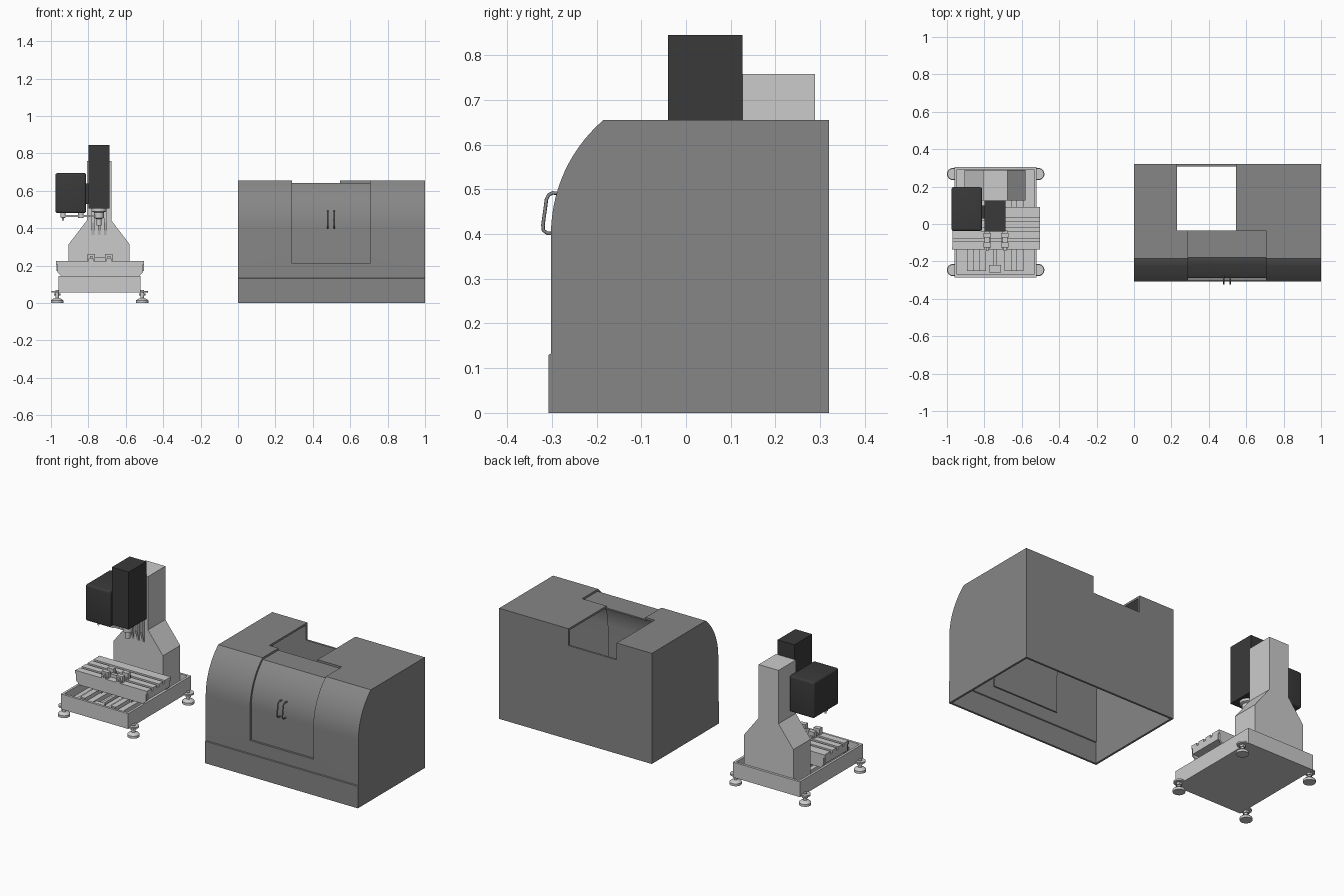
import bpy, bmesh, math
from mathutils import Vector

if "Cube" in bpy.data.objects:
    bpy.data.objects.remove(bpy.data.objects["Cube"], do_unlink=True)


def material(name, v):
    m = bpy.data.materials.new(name)
    m.use_nodes = True
    m.diffuse_color = (v, v, v, 1)
    m.node_tree.nodes["Principled BSDF"].inputs["Base Color"].default_value = (v, v, v, 1)
    return m


LIGHT = material("light grey casting", 0.60)
GREY = material("mid grey sheet metal", 0.24)
DARK = material("charcoal cover", 0.042)


def finish(bm, name, mat):
    bmesh.ops.recalc_face_normals(bm, faces=bm.faces)
    me = bpy.data.meshes.new(name)
    bm.to_mesh(me)
    bm.free()
    me.materials.append(mat)
    ob = bpy.data.objects.new(name, me)
    bpy.context.collection.objects.link(ob)
    return ob


def box(name, x, y, z, mat=LIGHT, bevel=0):
    bm = bmesh.new()
    bmesh.ops.create_cube(bm, size=1)
    for v in bm.verts:
        v.co = [(a + b) / 2 + c * (b - a) for c, (a, b) in zip(v.co, (x, y, z))]
    if bevel:
        bmesh.ops.bevel(bm, geom=bm.edges[:], offset=bevel, segments=4,
                        profile=0.5, affect='EDGES')
    return finish(bm, name, mat)


def prism(name, pts, axis, a, b, mat=LIGHT):
    """Extrude a closed profile along x (points are y, z) or y (points are x, z)."""
    bm = bmesh.new()
    place = (lambda p: (a, p[0], p[1])) if axis == 'x' else (lambda p: (p[0], a, p[1]))
    face = bm.faces.new([bm.verts.new(place(p)) for p in pts])
    out = bmesh.ops.extrude_face_region(bm, geom=[face])
    shift = Vector((b - a, 0, 0) if axis == 'x' else (0, b - a, 0))
    bmesh.ops.translate(bm, vec=shift,
                        verts=[g for g in out['geom'] if isinstance(g, bmesh.types.BMVert)])
    return finish(bm, name, mat)


def turned(name, x, y, rings, mat=LIGHT, n=24):
    """Stack of (radius, height) rings around a vertical axis."""
    bm = bmesh.new()
    loops = [[bm.verts.new((x + r * math.cos(i * math.tau / n),
                            y + r * math.sin(i * math.tau / n), z)) for i in range(n)]
             for r, z in rings]
    for lo, hi in zip(loops, loops[1:]):
        for i in range(n):
            j = (i + 1) % n
            bm.faces.new((lo[i], lo[j], hi[j], hi[i]))
    bm.faces.new(loops[0])
    bm.faces.new(loops[-1])
    return finish(bm, name, mat)


def offset(path, d):
    """Move an open path inward (to the right of its direction) by d."""
    pts = [Vector(p) for p in path]
    res = []
    for i, p in enumerate(pts):
        dirs = []
        if i:
            dirs.append((p - pts[i - 1]).normalized())
        if i < len(pts) - 1:
            dirs.append((pts[i + 1] - p).normalized())
        ns = [Vector((t.y, -t.x)) for t in dirs]
        m = sum(ns, Vector((0, 0))).normalized()
        res.append(tuple(p + m * d / m.dot(ns[0])))
    return res


def cut(ob, name, x, y, z):
    cutter = box(name, x, y, z)
    cutter.hide_render = True
    cutter.hide_viewport = True
    mod = ob.modifiers.new(name, 'BOOLEAN')
    mod.operation, mod.solver, mod.object = 'DIFFERENCE', 'EXACT', cutter
    dg = bpy.context.evaluated_depsgraph_get()
    me = bpy.data.meshes.new_from_object(ob.evaluated_get(dg))
    ob.modifiers.clear()
    ob.data = me
    bpy.data.objects.remove(cutter, do_unlink=True)


# --- Enclosure: bent front, roof and back as one sheet, plus end walls
TOP, BACK, WALL, R = 0.655, 0.32, 0.012, 0.336
sweep = math.asin(0.255 / R)
arc = [(-0.302 + R - R * math.cos(t), 0.40 + R * math.sin(t))
       for t in (sweep * i / 14 for i in range(15))]
outer = [(-0.307, 0), (-0.307, 0.13), (-0.302, 0.133)] + arc + [(BACK, TOP), (BACK, 0)]
shell = prism("enclosure_shell", outer + offset(outer, WALL)[::-1], 'x', 0, 1, GREY)
cut(shell, "door_cutter", (0.29, 0.705), (-0.5, -0.035), (0.21, 0.9))
cut(shell, "column_cutter", (0.23, 0.545), (-0.035, 0.5), (0.555, 0.9))
for name, a, b in (("right_end_wall", 0, WALL), ("left_end_wall", 1 - WALL, 1)):
    prism(name, outer, 'x', a, b, GREY)

# --- Sliding door set just inside the opening, with two pull handles
door = [(-0.302, 0.20)] + arc + [(-0.035, TOP)]
prism("sliding_door", offset(door, WALL) + offset(door, 0.02)[::-1], 'x', 0.285, 0.71, GREY)
for x in (0.48, 0.515):
    cu = bpy.data.curves.new("door_handle", 'CURVE')
    cu.dimensions, cu.bevel_depth, cu.bevel_resolution = '3D', 0.004, 2
    sp = cu.splines.new('POLY')
    path = [(-0.285, 0.40), (-0.31, 0.402), (-0.319, 0.408), (-0.32, 0.42),
            (-0.312, 0.478), (-0.307, 0.488), (-0.298, 0.492), (-0.27, 0.49)]
    sp.points.add(len(path) - 1)
    for p, (y, z) in zip(sp.points, path):
        p.co = (x, y, z, 1)
    cu.materials.append(GREY)
    bpy.context.collection.objects.link(bpy.data.objects.new("door_handle", cu))

# --- Base tray with rim
X0, X1, Y0, Y1, T = -0.96, -0.52, -0.285, 0.305, 0.014
box("base_floor", (X0, X1), (Y0, Y1), (0.055, 0.095))
for i, (xa, xb) in enumerate(((X0, X0 + T), (X1 - T, X1))):
    box("base_side_rim", (xa, xb), (Y0, Y1), (0.09, 0.145))
for ya, yb in ((Y0, Y0 + T), (Y1 - T, Y1)):
    box("base_end_rim", (X0 + T, X1 - T), (ya, yb), (0.09, 0.145))

# --- Levelling feet with mounting ears
for x in (-0.967, -0.512):
    for y in (-0.246, 0.267):
        turned("levelling_foot", x, y, [(0.033, 0), (0.033, 0.014), (0.024, 0.022),
                                        (0.01, 0.026), (0.01, 0.07)])
        turned("foot_nut", x, y, [(0.017, 0.04), (0.017, 0.052)], n=6)
        turned("foot_ear", x, y, [(0.03, 0.055), (0.03, 0.064)])

# --- Guide ways, way covers, ball screw and saddle
for x in (-0.842, -0.642):
    box("guide_way", (x - 0.05, x + 0.05), (-0.25, 0.13), (0.09, 0.12))
    box("guide_rail", (x - 0.016, x + 0.016), (-0.25, 0.13), (0.12, 0.142))
    for y in (-0.09, 0.05):
        box("rail_carriage", (x - 0.03, x + 0.03), (y - 0.03, y + 0.03), (0.125, 0.15))
box("screw_mount", (-0.775, -0.71), (-0.26, -0.22), (0.09, 0.13))
box("ball_screw", (-0.75, -0.734), (-0.23, 0.13), (0.105, 0.121))
box("saddle", (-0.90, -0.585), (-0.125, 0.085), (0.148, 0.175))

# --- Slotted table: profile across y, with a chamfered apron in front
slots = [(-0.125, 0.17), (-0.125, 0.225)]
for y in (-0.085, -0.03, 0.025):
    slots += [(y - 0.008, 0.225), (y - 0.008, 0.208), (y + 0.008, 0.208), (y + 0.008, 0.225)]
slots += [(0.08, 0.225), (0.08, 0.17)]
prism("slotted_table", slots, 'x', -0.97, -0.503)
apron = [(-0.945, 0.145), (-0.528, 0.145), (-0.508, 0.165), (-0.508, 0.205),
         (-0.503, 0.205), (-0.503, 0.225), (-0.972, 0.225), (-0.972, 0.205),
         (-0.965, 0.205), (-0.965, 0.165)]
for name, a, b in (("front_apron", -0.135, -0.125), ("rear_apron", 0.08, 0.09)):
    prism(name, apron, 'y', a, b)

# --- Vises clamped on the table
for x in (-0.785, -0.69):
    box("vise_bed", (x - 0.013, x + 0.013), (-0.135, -0.035), (0.225, 0.238))
    for y in (-0.112, -0.06):
        box("vise_jaw", (x - 0.02, x + 0.02), (y - 0.013, y + 0.013), (0.225, 0.262))
    box("vise_screw", (x - 0.007, x + 0.007), (-0.145, -0.11), (0.238, 0.252))
box("vise_bridge", (-0.77, -0.705), (-0.095, -0.075), (0.225, 0.243))

# --- Column flaring out to the base, with front slide ribs
half = [(0.1625, 0.06), (0.1625, 0.315), (0.065, 0.442), (0.065, 0.758)]
column = [(-0.7425 + w, z) for w, z in half] + [(-0.7425 - w, z) for w, z in half[::-1]]
prism("column", column, 'y', 0.126, 0.288)
for x in (-0.775, -0.742, -0.709):
    prism("slide_rib", [(0.13, 0.35), (0.105, 0.43), (0.105, 0.60), (0.13, 0.60)],
          'x', x - 0.007, x + 0.007)

# --- Spindle head, tool changer cover, carousel and tools
box("spindle_head", (-0.798, -0.688), (-0.04, 0.126), (0.505, 0.845), DARK)
box("tool_changer_cover", (-0.976, -0.812), (-0.037, 0.197), (0.48, 0.695), DARK, 0.012)
box("cover_bracket", (-0.815, -0.795), (0.03, 0.10), (0.53, 0.64), DARK)
turned("spindle_nose", -0.743, 0.03, [(0.014, 0.415), (0.014, 0.45), (0.026, 0.455),
                                      (0.026, 0.485), (0.04, 0.49), (0.04, 0.506)])
box("change_arm", (-0.94, -0.73), (0.015, 0.045), (0.46, 0.47))
turned("arm_shaft", -0.84, 0.03, [(0.015, 0.455), (0.015, 0.485)])
turned("stored_tool", -0.935, 0.03, [(0.006, 0.44), (0.006, 0.455), (0.014, 0.457),
                                     (0.014, 0.482)])

# --- Smooth the curved parts, keeping edges sharp
bpy.ops.object.select_all(action='DESELECT')
for ob in bpy.context.collection.objects:
    if ob.type == 'MESH' and any(k in ob.name for k in (
            "shell", "door", "wall", "foot", "nose", "shaft", "tool")):
        ob.select_set(True)
        bpy.context.view_layer.objects.active = ob
bpy.ops.object.shade_smooth_by_angle(angle=math.radians(30))
